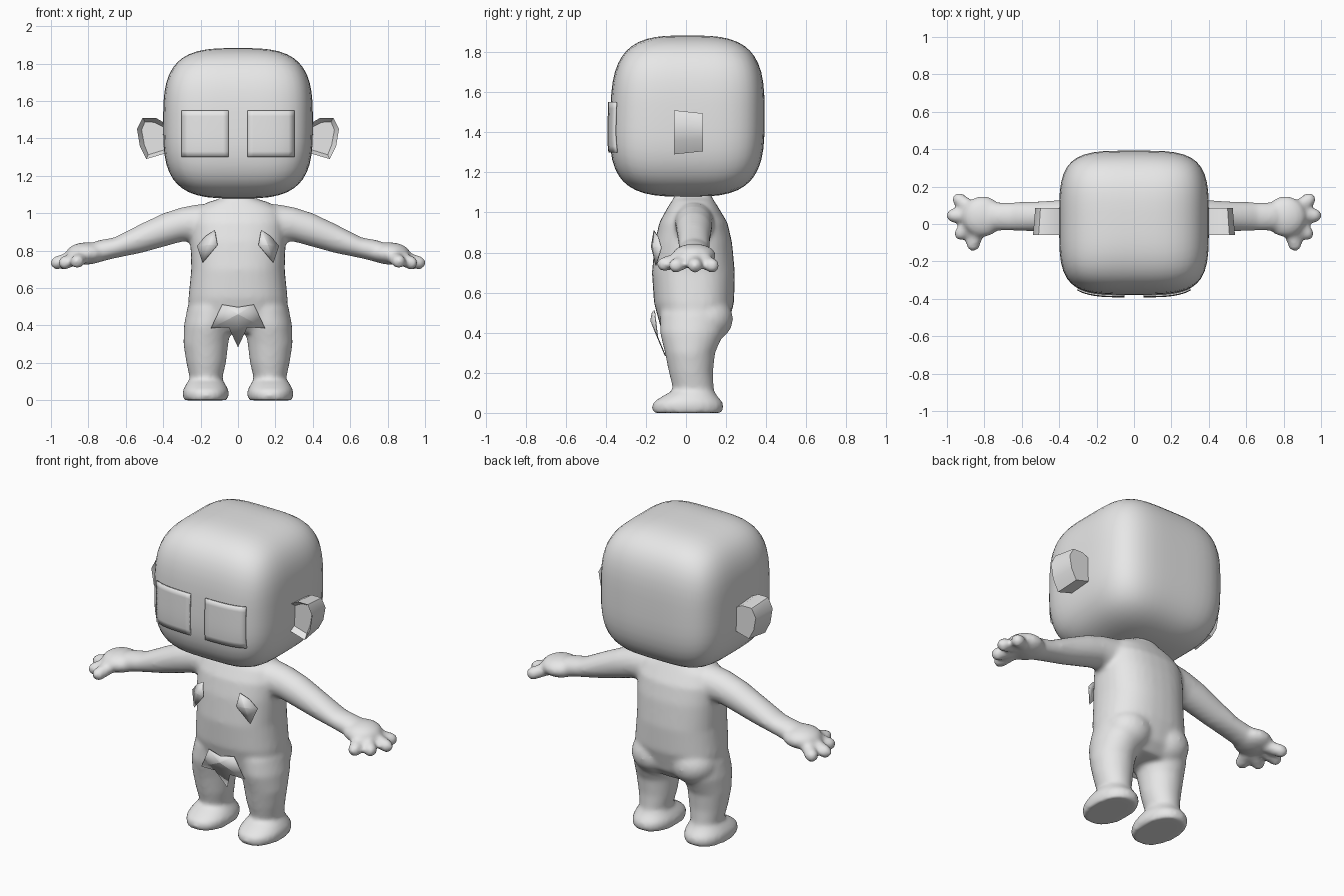
import bpy, bmesh, math
from mathutils import Vector, Matrix

if "Cube" in bpy.data.objects:
    bpy.data.objects.remove(bpy.data.objects["Cube"], do_unlink=True)

grey = bpy.data.materials.new("plain_grey")
grey.use_nodes = True
grey.diffuse_color = (0.8, 0.8, 0.8, 1)
grey.node_tree.nodes["Principled BSDF"].inputs["Base Color"].default_value = (0.8, 0.8, 0.8, 1)


def finish(bm, name, angle=180):
    """Turn a bmesh into a smooth-shaded object; edges above the angle stay sharp."""
    bmesh.ops.recalc_face_normals(bm, faces=bm.faces)
    mesh = bpy.data.meshes.new(name)
    bm.to_mesh(mesh)
    bm.free()
    mesh.materials.append(grey)
    mesh.shade_smooth()
    if angle < 180:
        mesh.set_sharp_from_angle(angle=math.radians(angle))
    obj = bpy.data.objects.new(name, mesh)
    bpy.context.scene.collection.objects.link(obj)
    return obj


def loft(bm, rings, power=2.0, count=32):
    """Skin closed superellipse rings given as (centre, half axis u, half axis v)."""
    loops = []
    for centre, u, v in rings:
        loop = []
        for i in range(count):
            a = 2 * math.pi * i / count
            c, s = math.cos(a), math.sin(a)
            p = (Vector(centre) + Vector(u) * math.copysign(abs(c) ** (2 / power), c)
                 + Vector(v) * math.copysign(abs(s) ** (2 / power), s))
            loop.append(bm.verts.new(p))
        loops.append(loop)
    for low, high in zip(loops, loops[1:]):
        for i in range(count):
            j = (i + 1) % count
            bm.faces.new((low[i], low[j], high[j], high[i]))
    bm.faces.new(loops[0])
    bm.faces.new(loops[-1])


def upright(rows, side=1):
    """Rows of z, centre x, centre y, half width, half depth."""
    return [((side * cx, cy, z), (rx, 0, 0), (0, ry, 0)) for z, cx, cy, rx, ry in rows]


def blob(bm, centre, radii):
    m = Matrix.Translation(centre) @ Matrix.Diagonal((*radii, 1))
    bmesh.ops.create_icosphere(bm, subdivisions=3, radius=1, matrix=m)


# Body: torso, limbs, hands and feet fused into one skin
TORSO = [(.36, 0, .04, .18, .11), (.42, 0, .04, .265, .165), (.55, 0, .04, .265, .2),
         (.7, 0, .037, .25, .207), (.85, 0, .037, .255, .193), (.95, 0, .037, .255, .17),
         (1.02, 0, .035, .23, .13), (1.06, 0, .035, .16, .105),
         (1.08, 0, .035, .09, .09), (1.14, 0, .035, .085, .088)]
LEG = [(.05, .171, .035, .088, .1), (.12, .171, .037, .088, .102), (.2, .17, .025, .106, .11),
       (.3, .172, .02, .12, .125), (.4, .163, .03, .126, .16), (.5, .14, .04, .13, .17)]
FOOT = [(0, .173, .008, .117, .172), (.03, .173, .008, .124, .18), (.055, .173, .01, .122, .172),
        (.085, .173, .02, .106, .135), (.11, .172, .035, .088, .104)]
# Rows of x, z, half depth, half height
ARM = [(.12, .94, .09, .09), (.2, .95, .1, .1), (.3, .94, .092, .092), (.4, .91, .088, .09),
       (.52, .865, .08, .078), (.66, .815, .076, .056), (.76, .793, .076, .06)]
FINGERTIPS = [(.935, .13, .735), (.966, .045, .735), (.925, -.05, .735), (.86, -.108, .742)]

bm = bmesh.new()
loft(bm, upright(TORSO), power=2.4)
for side in (-1, 1):
    loft(bm, upright(LEG, side))
    loft(bm, upright(FOOT, side), power=2.2)
    loft(bm, [((side * x, .04, z), (0, ry, 0), (0, 0, rz)) for x, z, ry, rz in ARM])
    blob(bm, (side * .13, .105, .47), (.135, .13, .12))
    palm = Vector((side * .81, .04, .785))
    blob(bm, palm, (.11, .11, .06))
    for x, y, z in FINGERTIPS:
        tip = Vector((side * x, y, z))
        for step in range(7):
            blob(bm, palm.lerp(tip, .4 + .1 * step), (.038, .038, .037))
body = finish(bm, "body")
remesh = body.modifiers.new("Fuse", "REMESH")
remesh.mode = "VOXEL"
remesh.voxel_size = 0.013
remesh.use_smooth_shade = True
soften = body.modifiers.new("Soften", "SMOOTH")
soften.factor = 0.5
soften.iterations = 8

# Head: rounded box, slightly fuller at the lower front
HALF = Vector((.4, .385, .402))
MID = Vector((0, .007, 1.481))
FLAT, UPRIGHT = 4.0, 3.3


def place(p):
    """Move a unit head point to its position on the model."""
    q = Vector((p.x * HALF.x, p.y * HALF.y, p.z * HALF.z))
    if q.y < 0:
        q.y *= 1 - .08 * q.z
    return q + MID


bm = bmesh.new()
bmesh.ops.create_cube(bm, size=2)
bmesh.ops.subdivide_edges(bm, edges=bm.edges[:], cuts=13, use_grid_fill=True)
for v in bm.verts:
    d = v.co.copy()
    reach = (abs(d.x) ** FLAT + abs(d.y) ** FLAT) ** (UPRIGHT / FLAT) + abs(d.z) ** UPRIGHT
    v.co = place(d * reach ** (-1 / UPRIGHT))
finish(bm, "head")

# Eye plates hugging the face
for side, name in ((1, "left_eye_plate"), (-1, "right_eye_plate")):
    bm = bmesh.new()
    bmesh.ops.create_grid(bm, x_segments=8, y_segments=8, size=.5)
    for v in bm.verts:
        x = side * (.175 + .25 * v.co.x) / HALF.x
        z = (1.425 + .25 * v.co.y - MID.z) / HALF.z
        y = -((1 - abs(z) ** UPRIGHT) ** (FLAT / UPRIGHT) - abs(x) ** FLAT) ** (1 / FLAT)
        v.co = place(Vector((x, y, z))) + Vector((0, -.008, 0))
    plate = finish(bm, name, 40)
    plate.modifiers.new("Thickness", "SOLIDIFY").thickness = .009
    plate.modifiers["Thickness"].offset = 0

# Ears: tapered slabs with a recessed front
EAR = [(.37, 1.47), (.44, 1.51), (.51, 1.51), (.54, 1.45), (.525, 1.36), (.49, 1.29), (.37, 1.325)]
for side, name in ((1, "left_ear"), (-1, "right_ear")):
    bm = bmesh.new()
    front = [bm.verts.new((side * x, -.06, z)) for x, z in EAR]
    back = [bm.verts.new((side * (.37 + (x - .37) * .93), .085, 1.4 + (z - 1.4) * .86))
            for x, z in EAR]
    for i in range(len(EAR)):
        j = (i + 1) % len(EAR)
        bm.faces.new((front[i], front[j], back[j], back[i]))
    bm.faces.new(back)
    face = bm.faces.new(front)
    bmesh.ops.recalc_face_normals(bm, faces=bm.faces)
    bmesh.ops.inset_region(bm, faces=[face], thickness=.025)
    bmesh.ops.translate(bm, verts=face.verts[:], vec=(0, .035, 0))
    finish(bm, name, 40)


def leaf(name, hub, rim):
    """Thin folded leaf: a fan of flat faces round a raised hub."""
    bm = bmesh.new()
    middle = bm.verts.new(hub)
    edge = [bm.verts.new(p) for p in rim]
    for i in range(len(edge)):
        bm.faces.new((middle, edge[i], edge[(i + 1) % len(edge)]))
    obj = finish(bm, name, 5)
    obj.modifiers.new("Thickness", "SOLIDIFY").thickness = .005


# Chest leaves and the loin leaf
for side, name in ((1, "left_chest_leaf"), (-1, "right_chest_leaf")):
    rim = [(.125, -.162, .91), (.11, -.175, .83), (.19, -.152, .735),
           (.22, -.125, .825), (.175, -.14, .877)]
    leaf(name, (side * .16, -.165, .83), [(side * x, y, z) for x, y, z in rim])
half = [(.085, -.16, .512), (.145, -.145, .385), (.05, -.15, .39)]
leaf("loin_leaf", (0, -.178, .46),
     [(0, -.172, .498)] + half + [(0, -.105, .283)] + [(-x, y, z) for x, y, z in reversed(half)])
